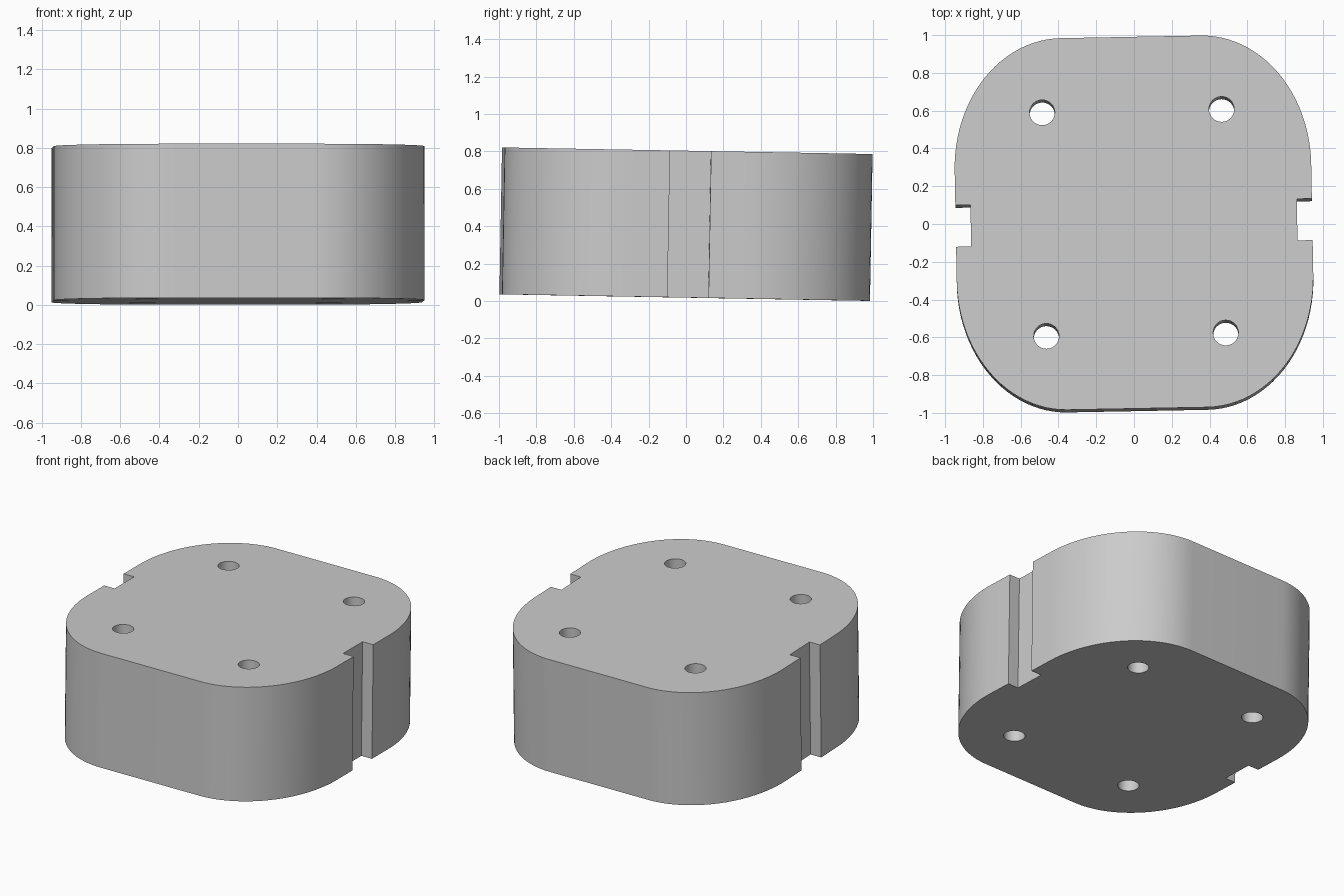
import bpy
import bmesh
from math import sin, cos, pi

old = bpy.data.objects.get("Cube")
if old:
    bpy.data.objects.remove(old, do_unlink=True)

HALF_W, HALF_D, HEIGHT = 0.944, 0.984, 0.785
CORNER_X, CORNER_Y = 0.574, 0.69       # elliptical corner radii
NOTCH_HALF, NOTCH_DEPTH = 0.11, 0.08
HOLE_X, HOLE_Y, HOLE_R = 0.475, 0.592, 0.067
TILT, YAW = -0.0178, 0.0187
SEGMENTS = 24

grey = bpy.data.materials.new("plain_grey")
grey.use_nodes = True
colour = (0.6, 0.6, 0.6, 1)
grey.diffuse_color = colour
grey.node_tree.nodes["Principled BSDF"].inputs["Base Color"].default_value = colour

# One quarter of the outline, from the side notch round to the front or back
inner = HALF_W - NOTCH_DEPTH
quarter = [(inner, NOTCH_HALF), (HALF_W, NOTCH_HALF)]
for i in range(SEGMENTS + 1):
    a = pi / 2 * i / SEGMENTS
    quarter.append((HALF_W - CORNER_X * (1 - cos(a)),
                    HALF_D - CORNER_Y * (1 - sin(a))))

# Mirror the quarter into the full outline
half = quarter + [(-x, y) for x, y in reversed(quarter)]
outline = half + [(-x, -y) for x, y in half]

# Solid block
bm = bmesh.new()
base = bm.faces.new([bm.verts.new((x, y, -HEIGHT / 2)) for x, y in outline])
top = bmesh.ops.extrude_face_region(bm, geom=[base])["geom"]
bmesh.ops.translate(bm, vec=(0, 0, HEIGHT),
                    verts=[v for v in top if isinstance(v, bmesh.types.BMVert)])
bmesh.ops.recalc_face_normals(bm, faces=bm.faces)
mesh = bpy.data.meshes.new("notched_block")
bm.to_mesh(mesh)
bm.free()
mesh.materials.append(grey)
block = bpy.data.objects.new("notched_block", mesh)
bpy.context.collection.objects.link(block)


def drill(x, y):
    """Cut one round hole straight through the block."""
    bpy.ops.mesh.primitive_cylinder_add(vertices=32, radius=HOLE_R,
                                        depth=HEIGHT * 2, location=(x, y, 0))
    cutter = bpy.context.object
    cutter.name = "hole_cutter"
    cutter.hide_render = True
    cutter.data.materials.append(grey)
    bpy.ops.object.select_all(action="DESELECT")
    block.select_set(True)
    bpy.context.view_layer.objects.active = block
    cut = block.modifiers.new("hole", "BOOLEAN")
    cut.operation = "DIFFERENCE"
    cut.solver = "EXACT"
    cut.object = cutter
    bpy.ops.object.modifier_apply(modifier=cut.name)
    bpy.data.objects.remove(cutter, do_unlink=True)


# Four through holes
for sx in (-1, 1):
    for sy in (-1, 1):
        drill(sx * HOLE_X, sy * HOLE_Y)

# Smooth walls with sharp rims, then the slight lean of the block
bpy.ops.object.shade_smooth_by_angle(angle=pi / 6)
block.rotation_euler = (TILT, 0, YAW)
block.location = (0, 0, 0.411)
